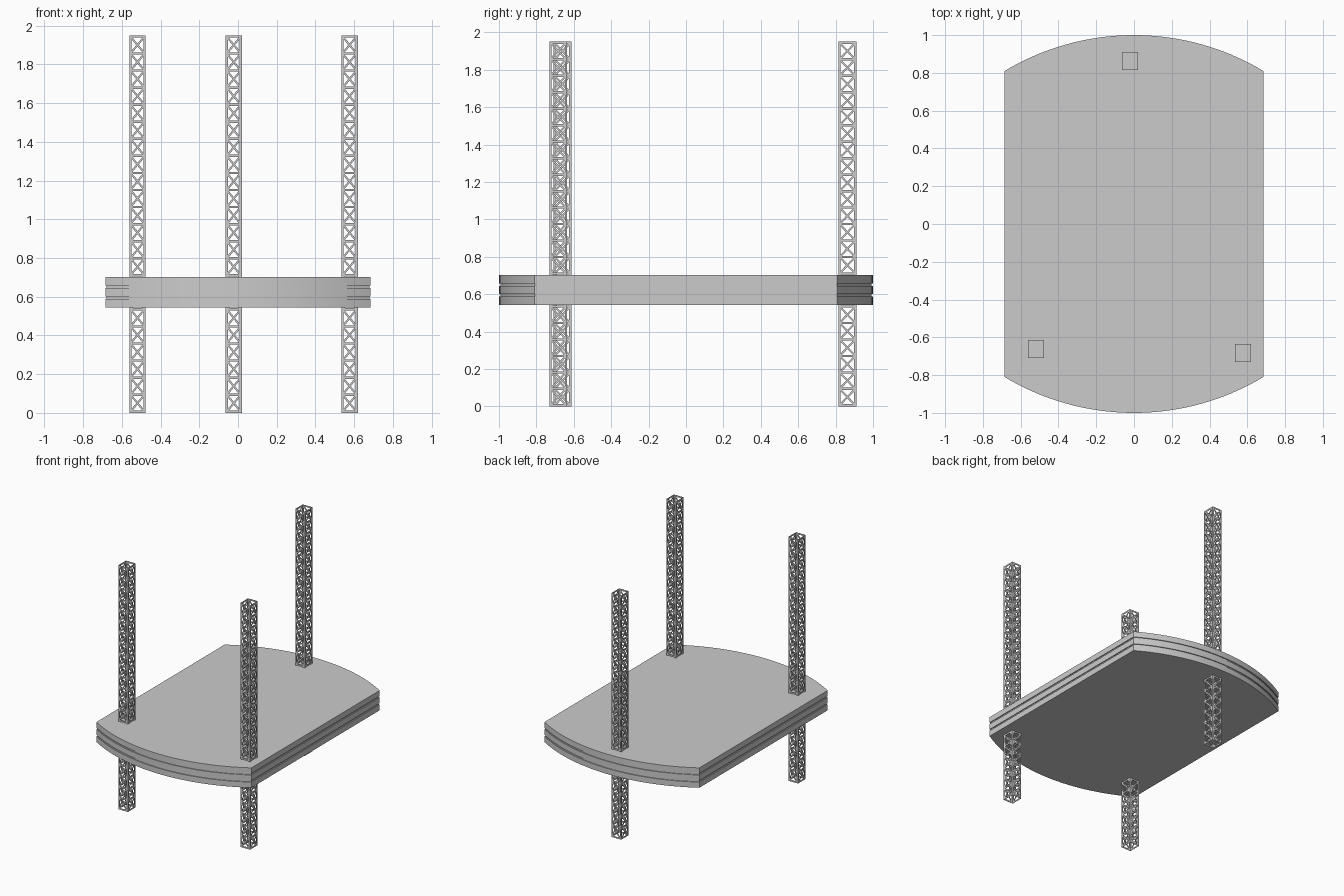
import bpy, bmesh, math
from mathutils import Matrix, Vector

if "Cube" in bpy.data.objects:
    bpy.data.objects.remove(bpy.data.objects["Cube"])

HALF_W, CORNER_Y = 0.685, 0.81
H, CELLS = 1.95, 22
TW, TD, T = 0.085, 0.096, 0.003      # tower width, depth, strip thickness


def finish(bm, name):
    me = bpy.data.meshes.new(name)
    bm.to_mesh(me)
    bm.free()
    ob = bpy.data.objects.new(name, me)
    bpy.context.collection.objects.link(ob)
    return ob


def outline(inset=0.0, n=32):
    """Straight sides with a shallow arc at each end."""
    rise = 1 - CORNER_Y
    r = (HALF_W ** 2 + rise ** 2) / (2 * rise)
    w, cy = HALF_W - inset, 1 - r
    r -= inset
    a = math.asin(w / r)
    arc = [(r * math.sin(a - 2 * a * i / n), cy + r * math.cos(a - 2 * a * i / n))
           for i in range(n + 1)]
    return arc + [(-x, -y) for x, y in arc]


def slab(name, z0, z1, inset=0.0):
    bm = bmesh.new()
    face = bm.faces.new([bm.verts.new((x, y, z0)) for x, y in outline(inset)])
    ext = bmesh.ops.extrude_face_region(bm, geom=[face])
    verts = [g for g in ext["geom"] if isinstance(g, bmesh.types.BMVert)]
    bmesh.ops.translate(bm, verts=verts, vec=(0, 0, z1 - z0))
    bmesh.ops.recalc_face_normals(bm, faces=bm.faces[:])
    ob = finish(bm, name)
    bpy.context.view_layer.objects.active = ob
    ob.select_set(True)
    bpy.ops.object.shade_smooth_by_angle(angle=math.radians(30))
    ob.select_set(False)


def strip(bm, frame, a, b, width):
    """Flat bar from a to b, given in a side panel's (u, z) plane."""
    d = Vector(b) - Vector(a)
    m = Vector(a) + d / 2
    local = (Matrix.Translation((m.x, 0, m.y))
             @ Matrix.Rotation(-math.atan2(d.y, d.x), 4, 'Y')
             @ Matrix.Diagonal((d.length, T, width, 1)))
    bmesh.ops.create_cube(bm, size=1, matrix=frame @ local)


def tower(name, x, y):
    bm = bmesh.new()
    pw, rw, dw = 0.012, 0.012, 0.010
    pitch = (H - rw) / CELLS
    for k in range(4):
        w, off = (TW, TD / 2) if k % 2 == 0 else (TD, TW / 2)
        frame = (Matrix.Rotation(k * math.pi / 2, 4, 'Z')
                 @ Matrix.Translation((0, -off + T / 2, 0)))
        e = w / 2 - pw / 2
        # corner uprights
        for s in (-1, 1):
            strip(bm, frame, (s * e, 0), (s * e, H), pw)
        # rungs and crossed braces
        for i in range(CELLS + 1):
            z = rw / 2 + i * pitch
            strip(bm, frame, (-e, z), (e, z), rw)
            if i < CELLS:
                for s in (-1, 1):
                    strip(bm, frame, (-s * e, z), (s * e, z + pitch), dw)
    finish(bm, name).location = (x, y, 0)


# deck: three plates around a slightly inset core
slab("deck_lower", 0.543, 0.588)
slab("deck_middle", 0.600, 0.645)
slab("deck_upper", 0.657, 0.702)
slab("deck_gap_lower", 0.588, 0.600, 0.007)
slab("deck_gap_upper", 0.645, 0.657, 0.007)

# lattice towers
tower("tower_front_left", -0.519, -0.661)
tower("tower_front_right", 0.576, -0.683)
tower("tower_back", -0.022, 0.863)
